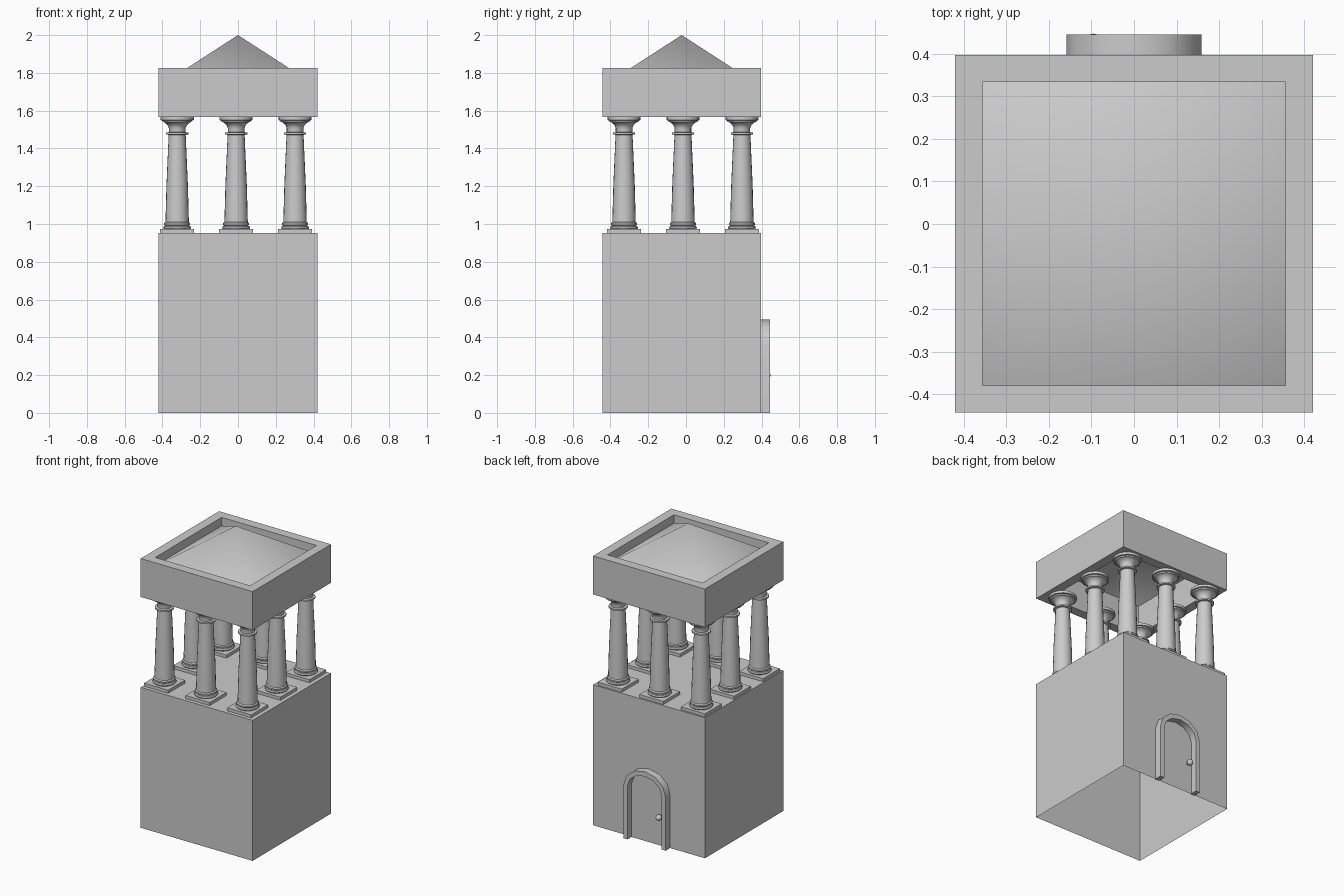
import bpy, bmesh, math
from mathutils import Matrix

if "Cube" in bpy.data.objects:
    bpy.data.objects.remove(bpy.data.objects["Cube"], do_unlink=True)

stone = bpy.data.materials.new("grey stone")
stone.use_nodes = True
GREY = (0.6, 0.6, 0.6, 1)
stone.diffuse_color = GREY
stone.node_tree.nodes["Principled BSDF"].inputs["Base Color"].default_value = GREY

CY = -0.023          # centre of the tower in y
HALF = 0.42          # half width of the tower
WALL_Y = CY + HALF   # face that carries the door


def add_object(name, bm, smooth_angle=None):
    mesh = bpy.data.meshes.new(name)
    bm.to_mesh(mesh)
    bm.free()
    mesh.materials.append(stone)
    obj = bpy.data.objects.new(name, mesh)
    bpy.context.collection.objects.link(obj)
    if smooth_angle is not None:
        bpy.ops.object.select_all(action='DESELECT')
        obj.select_set(True)
        bpy.context.view_layer.objects.active = obj
        bpy.ops.object.shade_smooth_by_angle(angle=math.radians(smooth_angle))
    return obj


def add_box(bm, half, z0, z1, x=0, y=0):
    place = Matrix.Translation((x, y, (z0 + z1) / 2)) @ Matrix.Diagonal((2 * half, 2 * half, z1 - z0, 1))
    return bmesh.ops.create_cube(bm, size=1, matrix=place)["verts"]


def add_lathe(bm, profile, x, y, sides=20):
    rings = []
    for r, z in profile:
        rings.append([bm.verts.new((x + r * math.cos(a), y + r * math.sin(a), z))
                      for a in (math.tau * i / sides for i in range(sides))])
    for low, high in zip(rings, rings[1:]):
        for i in range(sides):
            j = (i + 1) % sides
            bm.faces.new((low[i], low[j], high[j], high[i]))
    bm.faces.new(rings[0][::-1])
    bm.faces.new(rings[-1])


# Tower body: a shell open underneath
bm = bmesh.new()
add_box(bm, HALF, 0, 0.953, y=CY)
bm.normal_update()
bmesh.ops.delete(bm, geom=[f for f in bm.faces if f.normal.z < -0.5], context='FACES_ONLY')
add_object("tower_body", bm)

# Eight columns around the edge of the terrace
PROFILE = [(0.070, 0.973), (0.074, 0.980), (0.070, 0.988), (0.063, 0.991),
           (0.069, 0.996), (0.069, 1.004), (0.062, 1.010), (0.057, 1.200),
           (0.045, 1.472), (0.059, 1.474), (0.059, 1.484), (0.044, 1.486),
           (0.044, 1.508), (0.050, 1.522), (0.066, 1.538), (0.076, 1.540),
           (0.078, 1.548), (0.088, 1.550), (0.088, 1.567)]
for i in (-1, 0, 1):
    for j in (-1, 0, 1):
        if i == j == 0:
            continue
        x, y = -0.01 + 0.312 * i, -0.016 + 0.312 * j
        bm = bmesh.new()
        add_box(bm, 0.09, 0.95, 0.974, x, y)
        add_lathe(bm, PROFILE, x, y)
        add_object("column", bm, 35)

# Parapet: a square frame
bm = bmesh.new()
loops = []
for half, z in ((HALF, 1.566), (HALF, 1.827), (0.356, 1.827), (0.356, 1.566)):
    loops.append([bm.verts.new((sx * half, CY + sy * half, z))
                  for sx, sy in ((-1, -1), (1, -1), (1, 1), (-1, 1))])
for a, b in zip(loops, loops[1:] + loops[:1]):
    for i in range(4):
        j = (i + 1) % 4
        bm.faces.new((a[i], a[j], b[j], b[i]))
add_object("parapet", bm)

# Softly shaded pyramid roof inside the parapet
bm = bmesh.new()
apex = bm.verts.new((0, CY, 2.0))
base = [bm.verts.new((sx * 0.356, CY + sy * 0.356, 1.77))
        for sx, sy in ((-1, -1), (1, -1), (1, 1), (-1, 1))]
for i in range(4):
    bm.faces.new((base[i], base[(i + 1) % 4], apex)).smooth = True
add_object("roof", bm)


# Arched outline of the doorway
def arch(half, top, spring=0.36, steps=6):
    curve = [(half * math.cos(math.pi * k / steps), spring + (top - spring) * math.sin(math.pi * k / steps))
             for k in range(steps + 1)]
    return [(half, 0)] + curve + [(-half, 0)]


# Door frame
bm = bmesh.new()
outer, inner = arch(0.159, 0.495), arch(0.128, 0.462)
sections = []
for (ox, oz), (ix, iz) in zip(outer, inner):
    sections.append([bm.verts.new(p) for p in (
        (ox, WALL_Y - 0.005, oz), (ox, 0.445, oz), (ix, 0.445, iz), (ix, WALL_Y - 0.005, iz))])
for a, b in zip(sections, sections[1:]):
    for i in range(4):
        j = (i + 1) % 4
        bm.faces.new((a[i], a[j], b[j], b[i]))
bm.faces.new(sections[0])
bm.faces.new(sections[-1][::-1])
bmesh.ops.recalc_face_normals(bm, faces=bm.faces)
add_object("door_frame", bm, 40)

# Door panel
bm = bmesh.new()
panel = bm.faces.new([bm.verts.new((x, WALL_Y + 0.004, z)) for x, z in arch(0.13, 0.464)])
bmesh.ops.recalc_face_normals(bm, faces=bm.faces)
panel.normal_update()
if panel.normal.y < 0:
    panel.normal_flip()
add_object("door_panel", bm)

# Door knob on a short stem
bm = bmesh.new()
bmesh.ops.create_uvsphere(bm, u_segments=16, v_segments=10, radius=0.02,
                          matrix=Matrix.Translation((-0.095, WALL_Y + 0.03, 0.2)))
bmesh.ops.create_cone(bm, cap_ends=True, segments=12, radius1=0.008, radius2=0.008, depth=0.03,
                      matrix=Matrix.Translation((-0.095, WALL_Y + 0.012, 0.2)) @ Matrix.Rotation(math.pi / 2, 4, 'X'))
add_object("door_knob", bm, 40)
